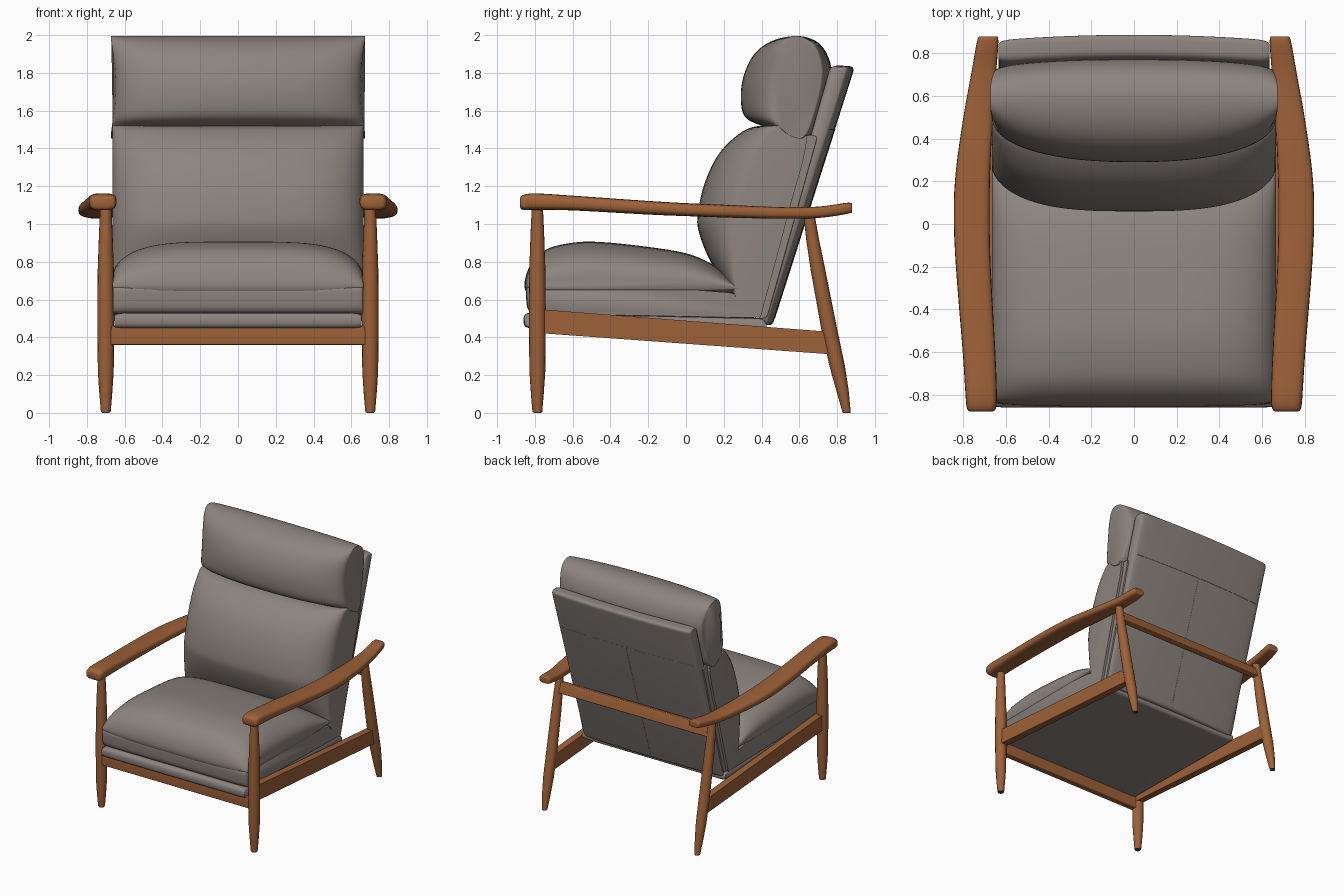
import bpy, bmesh, math

if "Cube" in bpy.data.objects:
    bpy.data.objects.remove(bpy.data.objects["Cube"])


def material(name, rgb):
    m = bpy.data.materials.new(name)
    m.diffuse_color = (*rgb, 1)
    m.use_nodes = True
    m.node_tree.nodes["Principled BSDF"].inputs["Base Color"].default_value = m.diffuse_color
    return m


WOOD = material("warm_wood", (0.34, 0.12, 0.039))
FABRIC = material("grey_upholstery", (0.265, 0.232, 0.212))
DARK = material("dark_glide", (0.07, 0.07, 0.07))


def loft(name, rings, mat, angle=40):
    """Skin a list of closed rings and cap both ends."""
    bm = bmesh.new()
    loops = [[bm.verts.new(p) for p in ring] for ring in rings]
    n = len(loops[0])
    for a, b in zip(loops, loops[1:]):
        for i in range(n):
            j = (i + 1) % n
            bm.faces.new((a[i], a[j], b[j], b[i]))
    bm.faces.new(loops[0])
    bm.faces.new(loops[-1])
    bmesh.ops.recalc_face_normals(bm, faces=bm.faces)
    mesh = bpy.data.meshes.new(name)
    bm.to_mesh(mesh)
    bm.free()
    mesh.materials.append(mat)
    ob = bpy.data.objects.new(name, mesh)
    bpy.context.collection.objects.link(ob)
    bpy.ops.object.select_all(action='DESELECT')
    ob.select_set(True)
    bpy.context.view_layer.objects.active = ob
    bpy.ops.object.shade_smooth_by_angle(angle=math.radians(angle))
    return ob


def spline(pts, closed=True, steps=5):
    """Catmull-Rom curve through points of any dimension."""
    n, out = len(pts), []
    for i in range(n if closed else n - 1):
        if closed:
            q = [pts[(i + k) % n] for k in (-1, 0, 1, 2)]
        else:
            q = [pts[min(max(i + k, 0), n - 1)] for k in (-1, 0, 1, 2)]
        for s in range(steps):
            t = s / steps
            out.append(tuple(0.5 * (2 * b + (c - a) * t + (2 * a - 5 * b + 4 * c - d) * t * t
                                    + (3 * b - a - 3 * c + d) * t ** 3)
                             for a, b, c, d in zip(*q)))
    if not closed:
        out.append(pts[-1])
    return out


def rounded(pts, r):
    """Round the corners of a side profile."""
    out, n = [], len(pts)
    for i, (y, z) in enumerate(pts):
        ends = []
        for oy, oz in (pts[i - 1], pts[(i + 1) % n]):
            d = math.hypot(oy - y, oz - z)
            k = min(r, d * 0.48) / d
            ends.append((y + (oy - y) * k, z + (oz - z) * k))
        (ay, az), (by, bz) = ends
        for s in range(6):
            t = s / 5
            out.append(((1 - t) ** 2 * ay + 2 * t * (1 - t) * y + t * t * by,
                        (1 - t) ** 2 * az + 2 * t * (1 - t) * z + t * t * bz))
    return out


def cushion(name, prof, half, spine, front, back, cz=0, ez=1, p=4, bow=0, n=32, width=lambda z: 1):
    """Sweep a side profile across x, shrinking it toward the spine at both ends."""
    rings = []
    for i in range(n + 1):
        u = math.sin(math.pi * (i / n - 0.5))
        f = math.sqrt(max(0, 1 - abs(u) ** p))
        ring = []
        for y, z in prof:
            c = spine(z)
            e = front if y < c else back
            ring.append((u * half * width(z), c + (y - c) * (e + (1 - e) * f) - bow * u * u,
                         cz + (z - cz) * (ez + (1 - ez) * f)))
        rings.append(ring)
    return loft(name, rings, FABRIC, 50)


def turned(name, pts, x, mat=WOOD, sides=16):
    """Round tapered post through (y, z, radius) stations."""
    rings = [[(x + r * math.cos(a * math.tau / sides), y + r * math.sin(a * math.tau / sides), z)
              for a in range(sides)] for y, z, r in pts]
    return loft(name, rings, mat)


def slab(name, prof, x0, x1, mat=WOOD):
    """Straight extrusion of a side profile between two x positions."""
    return loft(name, [[(x, y, z) for y, z in prof] for x in (x0, x1)], mat)


# Upholstery: seat deck, border, seat, back pads and headrest
cushion("seat_deck", rounded([(-0.86, 0.53), (0.42, 0.50), (0.43, 0.43), (-0.80, 0.45), (-0.86, 0.45)], 0.035),
        0.655, lambda z: -0.2, 0.99, 1, 0.47, 0.7, 30)
cushion("seat_border", rounded([(-0.852, 0.685), (-0.3, 0.68), (0.27, 0.635), (0.39, 0.50), (-0.84, 0.525)], 0.05),
        0.662, lambda z: -0.3, 0.97, 1, 0.59, 0.97, 16)
cushion("seat_cushion", spline([(-0.835, 0.63), (-0.855, 0.69), (-0.82, 0.79), (-0.74, 0.865), (-0.62, 0.898),
                                (-0.48, 0.906), (-0.25, 0.885), (0, 0.845), (0.15, 0.78), (0.26, 0.69),
                                (0.28, 0.64), (0.1, 0.62), (-0.4, 0.62), (-0.75, 0.62)]),
        0.665, lambda z: -0.3, 0.95, 1, 0.665, 0.2)


def back_seam_line(z):
    return 0.27 + 0.29 * (z - 0.64)


cushion("back_cushion", spline([(0.32, 0.55), (0.22, 0.66), (0.13, 0.80), (0.07, 0.95), (0.062, 1.05),
                                (0.10, 1.22), (0.18, 1.38), (0.30, 1.49), (0.40, 1.52), (0.52, 1.51),
                                (0.64, 1.46), (0.54, 1.05), (0.42, 0.60), (0.385, 0.50)]),
        0.665, back_seam_line, 0.3, 1, p=3)
cushion("headrest_cushion", spline([(0.40, 1.52), (0.31, 1.57), (0.29, 1.68), (0.31, 1.80), (0.37, 1.91),
                                    (0.47, 1.975), (0.60, 1.995), (0.70, 1.96), (0.755, 1.88), (0.77, 1.78),
                                    (0.73, 1.62), (0.65, 1.46), (0.52, 1.48)]),
        0.673, lambda z: 0.55 + 0.04 * (z - 1.75), 0.28, 0.75, p=2.3,
        width=lambda z: 1 - 0.035 * max(0, math.sin(math.pi * (z - 1.48) / 0.5)))
cushion("inner_back_pad", rounded([(0.35, 0.50), (0.62, 1.47), (0.70, 1.47), (0.43, 0.50)], 0.03),
        0.645, lambda z: 0.40 + 0.28 * (z - 0.5), 0.9, 0.9, p=30)
cushion("back_panel", rounded([(0.40, 0.48), (0.785, 1.84), (0.895, 1.835), (0.455, 0.455)], 0.035),
        0.635, lambda z: 0.43 + 0.30 * (z - 0.48), 0.65, 0.65, 1.2, 0.99, 24, 0.025)
# Seams on the rear of the back panel
slab("back_centre_seam", [(0.45, 0.50), (0.767, 1.50), (0.790, 1.50), (0.4715, 0.50)], -0.003, 0.003, FABRIC)
cushion("back_cross_seam", [(0.77, 1.498), (0.77, 1.504), (0.791, 1.504), (0.790, 1.498)],
        0.60, lambda z: 0.7, 1, 1, bow=0.0223)

# Cross rails
slab("front_rail", rounded([(-0.82, 0.36), (-0.82, 0.46), (-0.765, 0.46), (-0.765, 0.36)], 0.008), -0.69, 0.69)
slab("back_rail", rounded([(0.655, 0.90), (0.63, 0.985), (0.675, 0.995), (0.70, 0.91)], 0.008), -0.69, 0.69)

# Arm stations: y, inner x, outer x, bottom z, top z
ARM = [(-0.88, 0.665, 0.765, 1.095, 1.135), (-0.865, 0.648, 0.783, 1.075, 1.152),
       (-0.80, 0.643, 0.79, 1.075, 1.162), (-0.60, 0.65, 0.803, 1.072, 1.15),
       (-0.20, 0.672, 0.835, 1.05, 1.122), (0.05, 0.677, 0.845, 1.04, 1.108),
       (0.25, 0.674, 0.835, 1.033, 1.10), (0.50, 0.662, 0.80, 1.028, 1.09),
       (0.70, 0.647, 0.764, 1.032, 1.092), (0.86, 0.636, 0.735, 1.055, 1.113),
       (0.88, 0.65, 0.72, 1.07, 1.10)]

for side, s in (("left", -1), ("right", 1)):
    # Curved armrest with a soft rectangular section
    rings = []
    for y, x0, x1, z0, z1 in spline(ARM, False, 4):
        ring = []
        for k in range(20):
            c, d = math.cos(k * math.tau / 20), math.sin(k * math.tau / 20)
            c, d = math.copysign(abs(c) ** 0.6, c), math.copysign(abs(d) ** 0.6, d)
            ring.append((s * ((x0 + x1) / 2 + c * (x1 - x0) / 2), y, (z0 + z1) / 2 + d * (z1 - z0) / 2))
        rings.append(ring)
    loft(side + "_armrest", rings, WOOD, 60)
    # Turned legs and their dark glides
    turned(side + "_front_leg", [(-0.787, 0.005, 0.026), (-0.787, 0.10, 0.034), (-0.787, 0.22, 0.042),
                                 (-0.787, 0.50, 0.045), (-0.787, 0.75, 0.043), (-0.787, 0.95, 0.036),
                                 (-0.787, 1.10, 0.029)], s * 0.70)
    turned(side + "_back_leg", [(0.85, 0.005, 0.022), (0.828, 0.12, 0.033), (0.80, 0.25, 0.041),
                                (0.757, 0.45, 0.042), (0.70, 0.75, 0.039), (0.67, 0.92, 0.034),
                                (0.65, 1.06, 0.029)], s * 0.70)
    for part, y in (("front", -0.787), ("back", 0.851)):
        turned(side + "_" + part + "_glide", [(y, 0, 0.021), (y, 0.006, 0.021)], s * 0.70, DARK)
    # Sloping side rail
    slab(side + "_side_rail", rounded([(-0.77, 0.422), (-0.77, 0.548), (0.75, 0.43), (0.77, 0.31)], 0.006),
         s * 0.665, s * 0.722)
